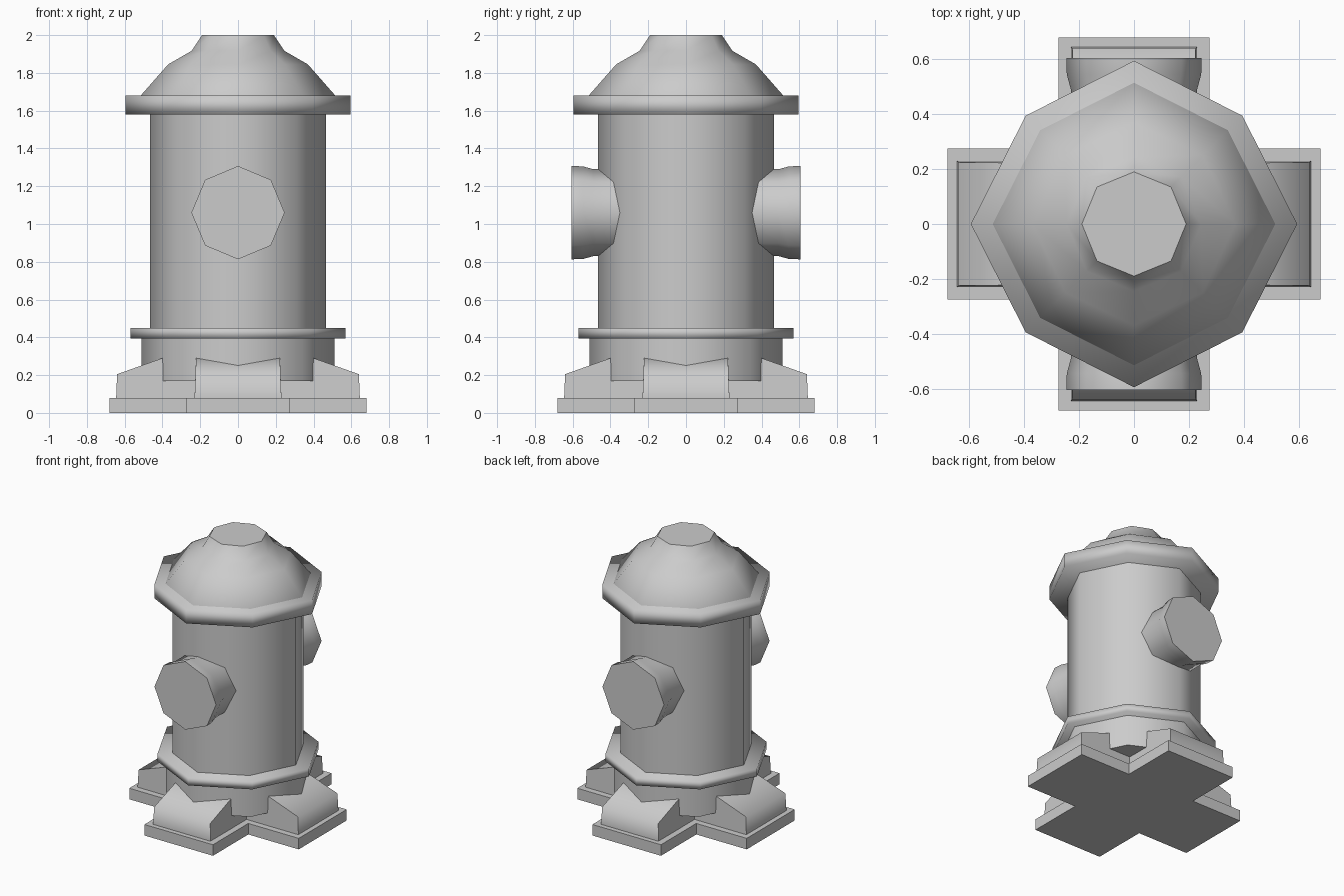
import bpy, bmesh, math
from mathutils import Matrix

if "Cube" in bpy.data.objects:
    bpy.data.objects.remove(bpy.data.objects["Cube"])

grey = bpy.data.materials.new("cast_grey")
grey.diffuse_color = (0.6, 0.6, 0.6, 1)
grey.use_nodes = True
grey.node_tree.nodes["Principled BSDF"].inputs["Base Color"].default_value = grey.diffuse_color


def finish(name, bm, angle):
    bmesh.ops.recalc_face_normals(bm, faces=bm.faces)
    me = bpy.data.meshes.new(name)
    bm.to_mesh(me)
    bm.free()
    ob = bpy.data.objects.new(name, me)
    bpy.context.collection.objects.link(ob)
    me.materials.append(grey)
    bpy.ops.object.select_all(action='DESELECT')
    ob.select_set(True)
    bpy.context.view_layer.objects.active = ob
    bpy.ops.object.shade_smooth_by_angle(angle=math.radians(angle))
    return ob


def octagon_stack(name, rings, angle=60, matrix=Matrix()):
    """Closed eight-sided solid; rings are (axis radius, diagonal x = y, height)."""
    bm = bmesh.new()
    loops = []
    for r, d, z in rings:
        pts = [(r, 0), (d, d), (0, r), (-d, d), (-r, 0), (-d, -d), (0, -r), (d, -d)]
        loops.append([bm.verts.new((x, y, z)) for x, y in pts])
    for a, b in zip(loops, loops[1:]):
        for i in range(8):
            j = (i + 1) % 8
            bm.faces.new((a[i], a[j], b[j], b[i]))
    bm.faces.new(loops[0][::-1])
    bm.faces.new(loops[-1])
    bm.transform(matrix)
    return finish(name, bm, angle)


def extrude_z(name, outline, z0, z1):
    bm = bmesh.new()
    face = bm.faces.new([bm.verts.new((x, y, z0)) for x, y in outline])
    ext = bmesh.ops.extrude_face_region(bm, geom=[face])
    for v in ext["geom"]:
        if isinstance(v, bmesh.types.BMVert):
            v.co.z = z1
    return finish(name, bm, 30)


# cross-shaped base plate
w, l = 0.275, 0.68
extrude_z("base_plate", [(w, w), (w, l), (-w, l), (-w, w), (-l, w), (-l, -w),
                         (-w, -w), (-w, -l), (w, -l), (w, -w), (l, -w), (l, w)], 0, 0.08)

# four sloping feet, slightly narrower towards the top
for k, side in enumerate(("right", "back", "left", "front")):
    bm = bmesh.new()
    profile = [(0.1, 0.08, 0.23), (0.645, 0.08, 0.23), (0.64, 0.205, 0.225),
               (0.38, 0.297, 0.222), (0.1, 0.297, 0.222)]
    a = [bm.verts.new((x, -y, z)) for x, z, y in profile]
    b = [bm.verts.new((x, y, z)) for x, z, y in profile]
    bm.faces.new(a)
    bm.faces.new(b[::-1])
    for i in range(5):
        j = (i + 1) % 5
        bm.faces.new((a[i], b[i], b[j], a[j]))
    bm.transform(Matrix.Rotation(k * math.pi / 2, 4, 'Z'))
    finish("foot_" + side, bm, 75)

# barrel, skirt and flanges
octagon_stack("skirt", [(0.51, 0.34, 0.17), (0.51, 0.34, 0.42)])
octagon_stack("lower_flange", [(0.57, 0.38, 0.395), (0.57, 0.38, 0.45)], 100)
octagon_stack("barrel", [(0.465, 0.31, 0.4), (0.465, 0.31, 1.62)])
octagon_stack("upper_flange", [(0.595, 0.395, 1.58), (0.595, 0.395, 1.68)], 100)

# domed bonnet with flat top nut
octagon_stack("bonnet", [(0.515, 0.342, 1.66), (0.515, 0.342, 1.68), (0.37, 0.25, 1.845),
                         (0.245, 0.172, 1.917), (0.19, 0.135, 2.0)], 50)

# front and back outlets
for side, turn in (("front", 0), ("back", math.pi)):
    m = (Matrix.Translation((0, 0, 1.06)) @ Matrix.Rotation(turn, 4, 'Z')
         @ Matrix.Rotation(math.pi / 2, 4, 'X'))
    octagon_stack("outlet_" + side, [(0.23, 0.162, 0.25), (0.23, 0.162, 0.49),
                                     (0.245, 0.172, 0.545), (0.247, 0.174, 0.605)], 60, m)
